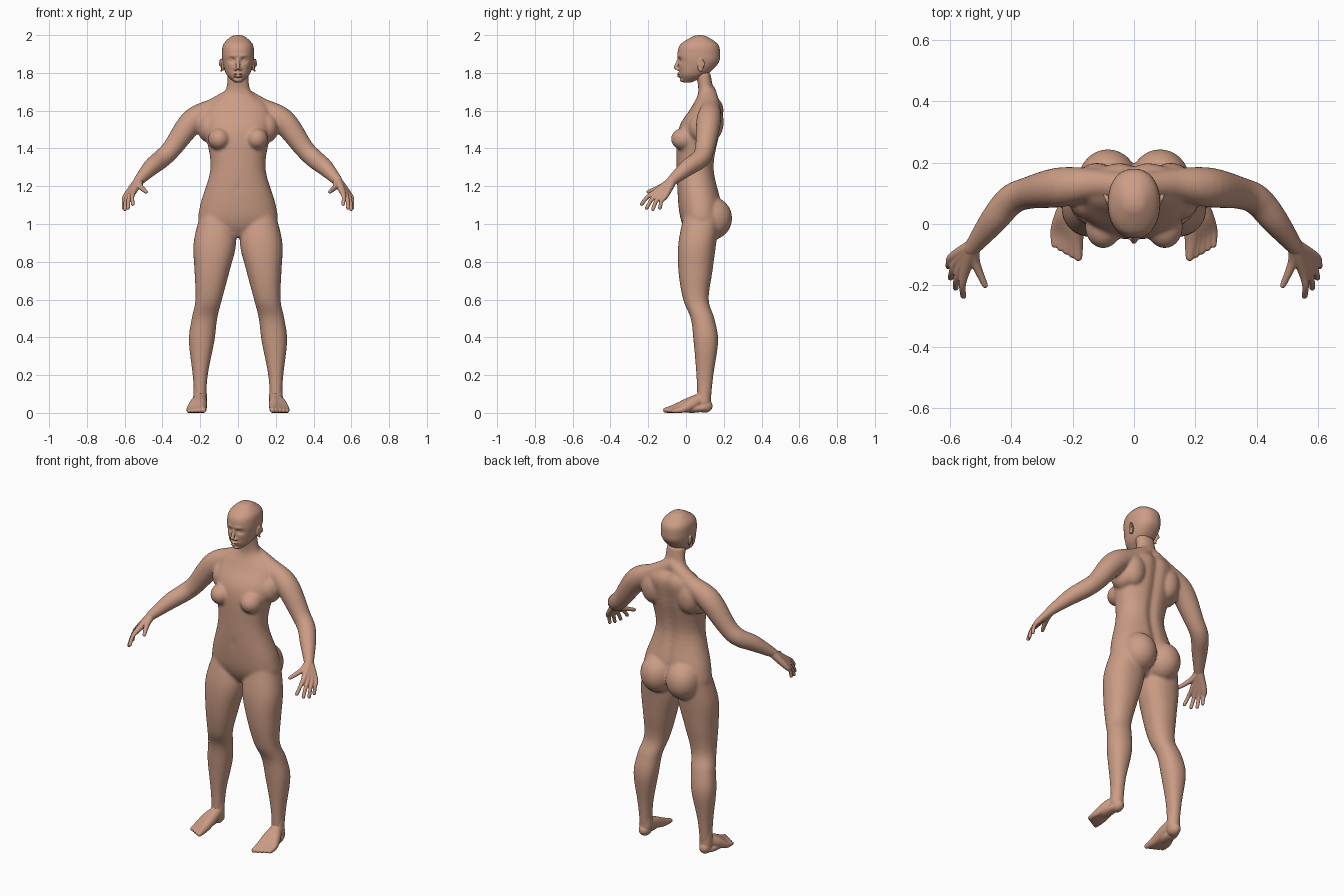
import bpy, bmesh, math
from mathutils import Vector, Matrix, Euler

cube = bpy.data.objects.get("Cube")
if cube:
    bpy.data.objects.remove(cube, do_unlink=True)

SKIN = (.6, .335, .235, 1)
skin = bpy.data.materials.new("skin")
skin.use_nodes = True
skin.diffuse_color = SKIN
shader = next(n for n in skin.node_tree.nodes if n.type == "BSDF_PRINCIPLED")
shader.inputs["Base Color"].default_value = SKIN
shader.inputs["Roughness"].default_value = .7


def spline(rows, steps):
    """Smooth curve through rows of numbers."""
    points = [Vector(row) for row in rows]
    last = len(points) - 1
    curve = []
    for i in range(last):
        start, end = points[i], points[i + 1]
        leave = (end - points[max(i - 1, 0)]) / 2
        arrive = (points[min(i + 2, last)] - start) / 2
        for k in range(steps):
            t = k / steps
            ease = t * t * (3 - 2 * t)
            curve.append(start.lerp(end, ease)
                         + leave * t * (1 - t) ** 2
                         - arrive * t * t * (1 - t))
    return curve + [points[last]]


def loft(bm, rings):
    """Skin a row of rings and cap both ends."""
    loops = [[bm.verts.new(point) for point in ring] for ring in rings]
    count = len(loops[0])
    for low, high in zip(loops, loops[1:]):
        for j in range(count):
            k = (j + 1) % count
            bm.faces.new((low[j], low[k], high[k], high[j]))
    bm.faces.new(loops[0][::-1])
    bm.faces.new(loops[-1])
    return [vert for loop in loops for vert in loop]


def angles(count):
    return [math.tau * j / count for j in range(count)]


def slices(bm, rows, side=1, segments=64, steps=6):
    """Stack of rounded sections: z, inner x, outer x, front, back."""
    def rounded(value):
        return math.copysign(abs(value) ** .9, value)

    rings = []
    for z, inner, outer, front, back in spline(rows, steps):
        middle, width = (inner + outer) / 2, (outer - inner) / 2
        centre, depth = (front + back) / 2, (back - front) / 2
        rings.append([Vector((side * (middle + width * rounded(math.cos(a))),
                              centre + depth * rounded(math.sin(a)), z))
                      for a in angles(segments)])
    return loft(bm, rings)


def ball(bm, centre, radii, side=1, turn=(0, 0, 0)):
    x, y, z = centre
    tilt, lean, yaw = turn
    matrix = Matrix.LocRotScale(Vector((x * side, y, z)),
                                Euler((tilt, lean * side, yaw * side)),
                                Vector(radii))
    bmesh.ops.create_icosphere(bm, subdivisions=3, radius=1, matrix=matrix)


def tube(bm, rows, side=1, segments=24):
    """Round limb with round ends: x, y, z, radius."""
    path = spline([(x * side, y, z, r) for x, y, z, r in rows], steps=6)
    mids = [point.to_3d() for point in path]
    across = Vector((.3, .5, .8))
    rings = []
    for i, point in enumerate(path):
        along = mids[min(i + 1, len(mids) - 1)] - mids[max(i - 1, 0)]
        along.normalize()
        across = (across - along * across.dot(along)).normalized()
        other = along.cross(across)
        rings.append([mids[i] + point.w * (across * math.cos(a) + other * math.sin(a))
                      for a in angles(segments)])
    loft(bm, rings)
    for end in (0, -1):
        ball(bm, mids[end], [path[end].w] * 3)


def finish(name, bm, voxel, smoothing):
    """Fuse the overlapping volumes into one soft skin."""
    bmesh.ops.recalc_face_normals(bm, faces=bm.faces)
    mesh = bpy.data.meshes.new(name)
    bm.to_mesh(mesh)
    bm.free()
    mesh.materials.append(skin)
    mesh.shade_smooth()
    part = bpy.data.objects.new(name, mesh)
    bpy.context.scene.collection.objects.link(part)
    fuse = part.modifiers.new("fuse", "REMESH")
    fuse.mode = "VOXEL"
    fuse.voxel_size = voxel
    fuse.use_smooth_shade = True
    soften = part.modifiers.new("soften", "SMOOTH")
    soften.factor = .5
    soften.iterations = smoothing


def bump(across, up, radius):
    """Soft round falloff for sculpting dents and swellings."""
    return math.exp(-(across ** 2 + up ** 2) / radius ** 2)


def both_sides(rows):
    """Sections centred on x = 0 from z, half width, front, back."""
    return [(z, -width, width, front, back) for z, width, front, back in rows]


# Torso and neck, with the groove of the spine and the navel
TORSO = [(.93, .08, .02, .12), (1, .2, -.02, .18), (1.1, .2, -.04, .19),
         (1.3, .145, -.05, .15), (1.5, .175, -.04, .185), (1.62, .165, .03, .2),
         (1.7, .07, .065, .15), (1.8, .055, .05, .13)]
bm = bmesh.new()
for vert in slices(bm, both_sides(TORSO)):
    x, y, z = vert.co
    if y > .08 and z < 1.7:
        vert.co.y -= .014 * bump(x, 0, .025)
    elif y < 0:
        vert.co.y += .012 * bump(x, z - 1.18, .014)

# Legs, arms, and the fuller shapes that blend into the torso
LEG = [(1.05, .03, .2, -.01, .18), (.9, .01, .235, -.04, .16),
       (.75, .045, .23, -.04, .14), (.6, .085, .225, -.015, .12),
       (.5, .11, .245, .025, .15), (.38, .125, .26, .04, .17),
       (.2, .16, .24, .055, .145), (.05, .17, .23, .06, .13)]
ARM = [(0, .12, 1.7, .04), (.12, .13, 1.62, .05), (.24, .12, 1.545, .065),
       (.35, .1, 1.4, .052), (.405, .075, 1.345, .05), (.46, .01, 1.3, .045),
       (.53, -.08, 1.225, .027)]
for side in (1, -1):
    slices(bm, LEG, side)
    tube(bm, ARM, side, segments=32)
    buttock = (.085, .135, 1.03)
    ball(bm, buttock, (.1, .11, .115), side)
    breast = (.1, -.01, 1.45)
    ball(bm, breast, (.06, .07, .06), side)
    shoulder_blade = (.12, .14, 1.54)
    ball(bm, shoulder_blade, (.07, .06, .1), side)
    armpit = (.155, .09, 1.51)
    ball(bm, armpit, (.06, .075, .08), side)
finish("body", bm, voxel=.007, smoothing=12)

# Head, with eye sockets, brows, cheeks and the hollow under the lips
HEAD = [(1.75, .02, -.015, .03), (1.79, .06, -.035, .11), (1.85, .08, -.04, .17),
        (1.9, .085, -.045, .18), (1.95, .078, -.03, .17), (1.99, .04, .03, .115),
        (2, .01, .06, .08)]
bm = bmesh.new()
for vert in slices(bm, both_sides(HEAD), segments=160, steps=16):
    x, y, z = abs(vert.co.x), vert.co.y, vert.co.z
    if y < .03:
        socket = bump(x - .032, (z - 1.868) * 1.4, .017)
        brow = bump((x - .03) / 2, z - 1.89, .009)
        cheek = bump(x - .045, z - 1.84, .018)
        hollow = bump(x / 2, z - 1.772, .008)
        vert.co.y += .013 * socket - .004 * (brow + cheek) + .005 * hollow

# Nose, lips and chin
tube(bm, [(0, -.034, 1.88, .008), (0, -.054, 1.828, .011)])
for lip in (1.795, 1.782):
    ball(bm, (0, -.036, lip), (.024, .012, .006))
ball(bm, (0, -.018, 1.764), (.022, .015, .013))
for side in (1, -1):
    nostril, eye, eyelid = (.013, -.042, 1.82), (.032, -.017, 1.868), (.032, -.024, 1.875)
    ball(bm, nostril, (.009, .011, .008), side)
    ball(bm, eye, (.015, .013, .011), side)
    ball(bm, eyelid, (.017, .006, .003), side, turn=(0, .1, 0))
    # Ear shell and its rim
    ball(bm, (.084, .08, 1.84), (.008, .018, .03), side, turn=(-.2, .1, -.4))
    rim = [(.09 + .006 * math.cos(a), .08 + .015 * math.cos(a),
            1.84 + .03 * math.sin(a), .005) for a in angles(12)[:10]]
    tube(bm, rim, side)
finish("head", bm, voxel=.0035, smoothing=4)

# Hands: four fingers fanned between index and little finger, then a thumb
WRIST = Vector((.525, -.072, 1.23))
KNUCKLES = Vector((.553, -.16, 1.17)), Vector((.592, -.108, 1.15))
FINGERTIPS = Vector((.557, -.235, 1.105)), Vector((.606, -.138, 1.085))
REACH = Vector((.01, -.006, -.016))
CURL = Vector((.005, -.006, .006))
THUMB = [(*WRIST, .024), (.518, -.125, 1.2, .016), (.486, -.2, 1.17, .01)]
# Feet: five toes fanned between big toe and little toe
ANKLE = Vector((.2, .075, .07))
PADS = Vector((.19, -.05, .025)), Vector((.255, -.02, .018))
TOE_TIPS = Vector((.182, -.108, .014)), Vector((.26, -.068, .01))

for side, word in ((1, "left"), (-1, "right")):
    bm = bmesh.new()
    for finger in range(4):
        t = finger / 3
        knuckle = KNUCKLES[0].lerp(KNUCKLES[1], t)
        tip = FINGERTIPS[0].lerp(FINGERTIPS[1], t) + REACH * math.sin(math.pi * t)
        bend = (knuckle + tip) / 2 + CURL
        tube(bm, [(*WRIST, .025), (*knuckle, .016), (*bend, .011), (*tip, .01)], side)
    tube(bm, THUMB, side)
    palm = (.555, -.118, 1.185)
    ball(bm, palm, (.026, .034, .016), side, turn=(.6, .6, .2))
    finish(word + "_hand", bm, voxel=.0035, smoothing=6)

    bm = bmesh.new()
    for toe in range(5):
        t = toe / 4
        pad = PADS[0].lerp(PADS[1], t)
        tip = TOE_TIPS[0].lerp(TOE_TIPS[1], t)
        instep = ANKLE.lerp(pad, .5)
        tube(bm, [(*ANKLE, .034), (*instep, .032), (*pad, pad.z), (*tip, tip.z)], side)
    heel, sole = (.202, .098, .037), (.216, .03, .024)
    ball(bm, heel, (.034, .043, .037), side)
    ball(bm, sole, (.034, .09, .024), side)
    tube(bm, [(.201, .097, .14, .035), (.201, .095, .06, .037)], side)
    finish(word + "_foot", bm, voxel=.0038, smoothing=6)
